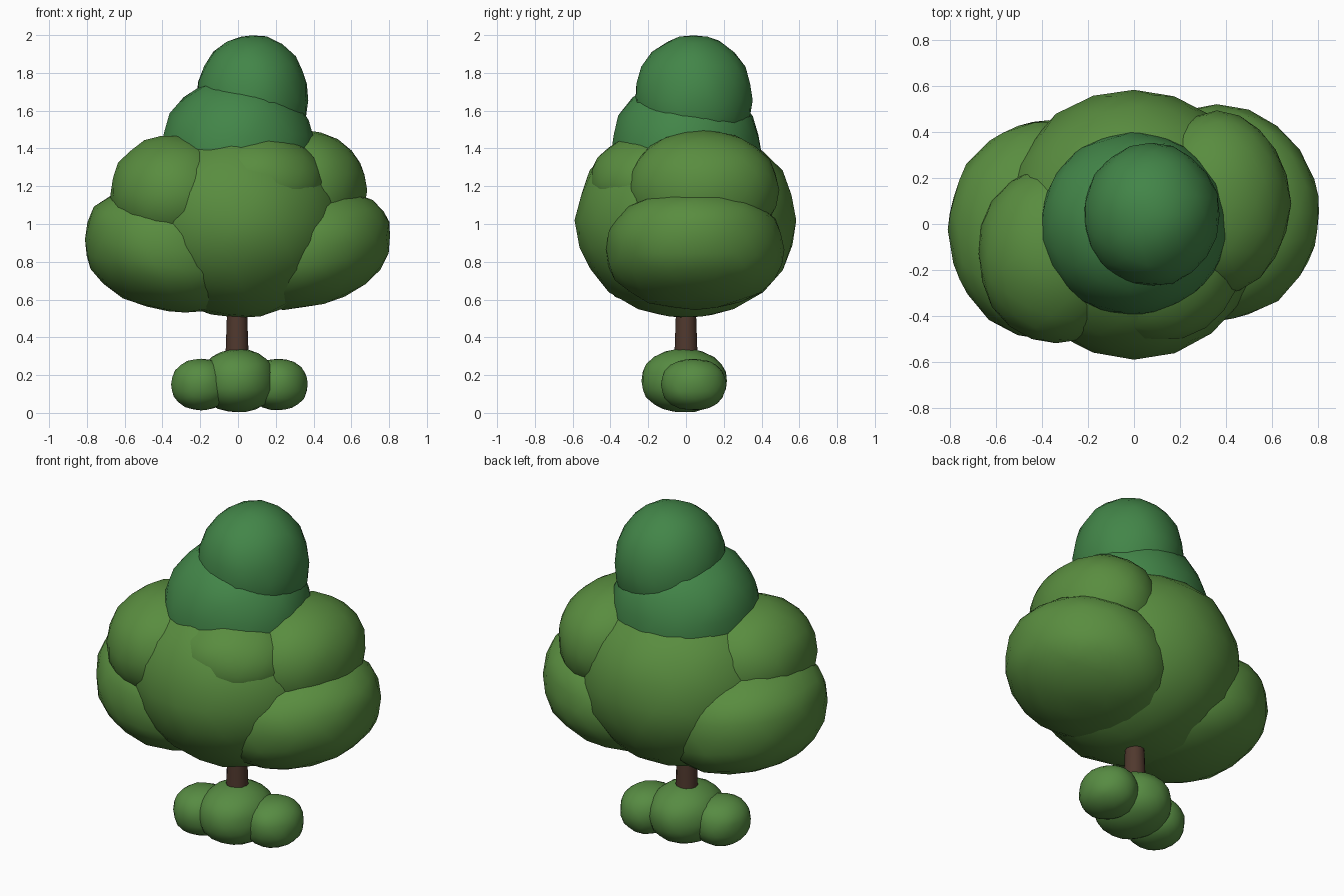
import bpy, bmesh, random
from mathutils import Vector

if "Cube" in bpy.data.objects:
    bpy.data.objects.remove(bpy.data.objects["Cube"])

random.seed(4)


def material(name, rgb):
    m = bpy.data.materials.new(name)
    m.diffuse_color = (*rgb, 1)
    m.use_nodes = True
    m.node_tree.nodes["Principled BSDF"].inputs["Base Color"].default_value = m.diffuse_color
    return m


LEAF = material("leaf_green", (0.10, 0.265, 0.05))
DARK = material("dark_leaf_green", (0.055, 0.235, 0.065))
BUSH = material("bush_green", (0.095, 0.26, 0.055))
BARK = material("bark_brown", (0.08, 0.04, 0.027))


def finish(name, bm, mat):
    me = bpy.data.meshes.new(name)
    bm.to_mesh(me)
    bm.free()
    for p in me.polygons:
        p.use_smooth = True
    me.materials.append(mat)
    ob = bpy.data.objects.new(name, me)
    bpy.context.collection.objects.link(ob)
    return ob


def blob(name, centre, radii, mat, power=2.0, rough=0.014, lift=0.0):
    """Uneven ball of leaves; power > 2 squares its profile, lift tilts it along x."""
    bm = bmesh.new()
    bmesh.ops.create_icosphere(bm, subdivisions=3, radius=1)
    for v in bm.verts:
        x, y, z = v.co
        n = ((x * x + y * y) ** (power / 2) + abs(z) ** power) ** (1 / power)
        d = v.co / n * (1 + random.uniform(-rough, rough))
        off = Vector(a * b for a, b in zip(d, radii))
        off.z += lift * off.x
        v.co = Vector(centre) + off
    return finish(name, bm, mat)


# Main crown and the light tuft at its upper front
blob("crown_main", (0, 0, 1.02), (0.575, 0.588, 0.52), LEAF)
blob("crown_front_tuft", (0.1, -0.18, 1.22), (0.36, 0.33, 0.26), LEAF)

# Side clumps, lower and upper on each side
blob("crown_lower_left", (-0.37, -0.025, 0.865), (0.44, 0.48, 0.325), LEAF, 2.3, lift=-0.12)
blob("crown_lower_right", (0.36, 0.05, 0.865), (0.45, 0.47, 0.305), LEAF, 2.3, lift=0.15)
blob("crown_upper_left", (-0.34, -0.13, 1.155), (0.34, 0.39, 0.315), LEAF, 2.1)
blob("crown_upper_right", (0.36, 0.09, 1.18), (0.32, 0.40, 0.315), LEAF, 2.1)

# Dark upper tiers
blob("crown_middle_tier", (0, 0, 1.355), (0.41, 0.40, 0.42), DARK, 2.2)
blob("crown_top", (0.075, 0.04, 1.655), (0.298, 0.312, 0.345), DARK, 2.1)

# Bush around the foot of the trunk
blob("bush_centre", (0, -0.01, 0.17), (0.2, 0.227, 0.168), BUSH, 2.2)
blob("bush_left", (-0.195, -0.055, 0.15), (0.158, 0.165, 0.135), BUSH, 2.3)
blob("bush_right", (0.213, 0.04, 0.15), (0.155, 0.172, 0.135), BUSH, 2.3)

# Trunk
bm = bmesh.new()
bmesh.ops.create_cone(bm, cap_ends=True, segments=12, radius1=0.07,
                      radius2=0.049, depth=0.6)
bmesh.ops.translate(bm, vec=(-0.005, 0, 0.35), verts=bm.verts)
trunk = finish("trunk", bm, BARK)
bpy.context.view_layer.objects.active = trunk
trunk.select_set(True)
bpy.ops.object.shade_smooth_by_angle()
